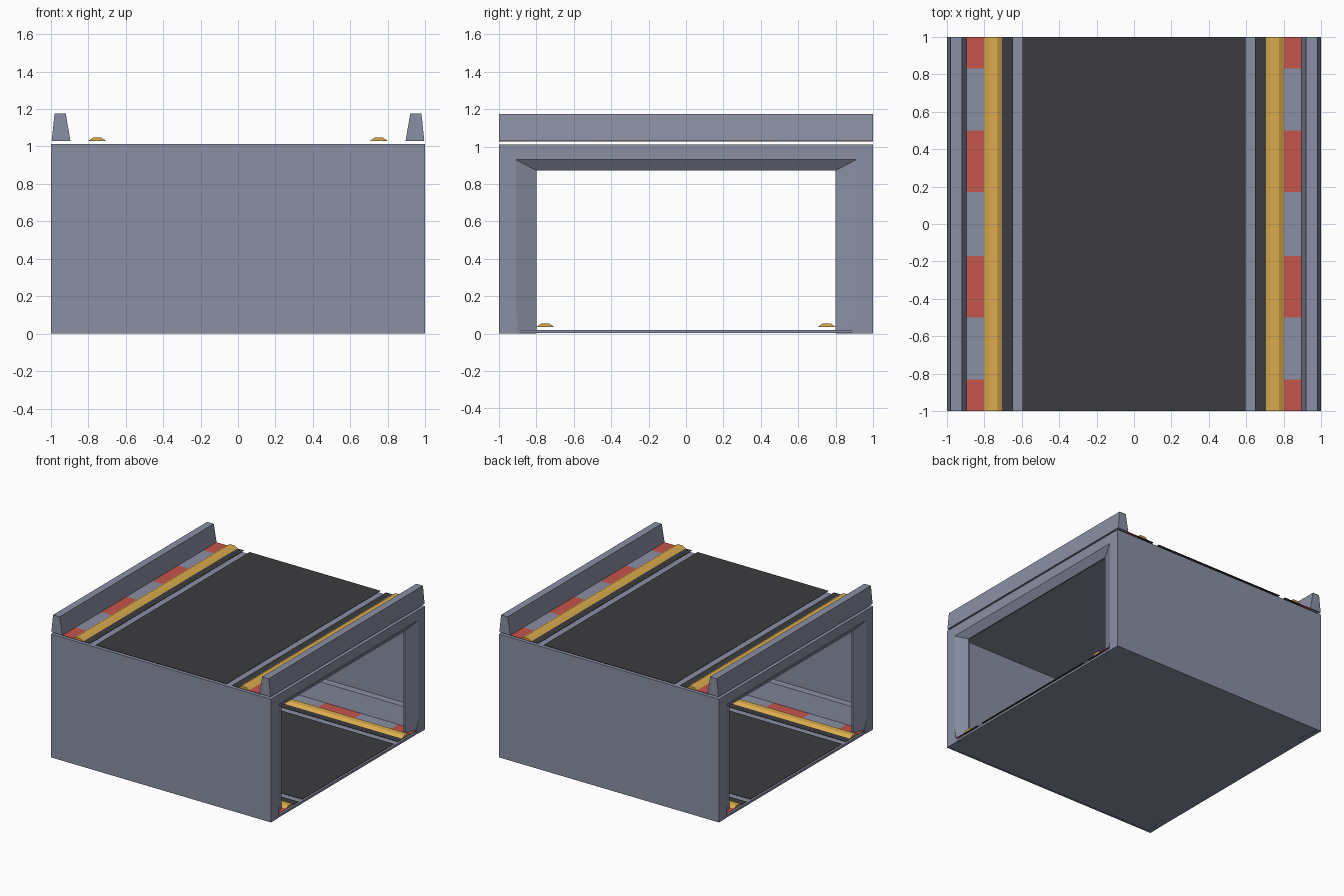
import bpy, bmesh, math
from mathutils import Matrix

if "Cube" in bpy.data.objects:
    bpy.data.objects.remove(bpy.data.objects["Cube"])


def material(name, rgb):
    m = bpy.data.materials.new(name)
    m.diffuse_color = (*rgb, 1)
    m.use_nodes = True
    m.node_tree.nodes["Principled BSDF"].inputs["Base Color"].default_value = m.diffuse_color
    return m


GREY = material("concrete grey", (0.255, 0.275, 0.37))
RED = material("curb red", (0.56, 0.09, 0.075))
YELLOW = material("rail yellow", (0.71, 0.41, 0.075))
DARK = material("asphalt", (0.046, 0.045, 0.052))


def make(name, bm, mats, matrix=None, flip=False):
    if matrix:
        bm.transform(matrix)
    bmesh.ops.recalc_face_normals(bm, faces=bm.faces)
    me = bpy.data.meshes.new(name)
    bm.to_mesh(me)
    bm.free()
    for m in mats:
        me.materials.append(m)
    ob = bpy.data.objects.new(name, me)
    bpy.context.collection.objects.link(ob)
    return ob


def bar(name, profile, mat, matrix):
    """Extrude an (x, z) profile along the whole length of the road."""
    bm = bmesh.new()
    a, b = [[bm.verts.new((x, y, z)) for x, z in profile] for y in (-1, 1)]
    n = len(profile)
    for i in range(n):
        bm.faces.new((a[i], a[(i + 1) % n], b[(i + 1) % n], b[i]))
    bm.faces.new(a)
    bm.faces.new(b[::-1])
    make(name, bm, [mat], matrix)


def plate(name, x0, x1, mat, matrix):
    """Very thin painted road surface."""
    t = 0.002
    bar(name, [(x0, -t), (x1, -t), (x1, 0), (x0, 0)], mat, matrix)


def curb(name, s, matrix):
    """Strip of alternating red and grey blocks, red at both ends."""
    cuts = [-1, -0.83, -0.5, -0.17, 0.17, 0.5, 0.83, 1]
    bm = bmesh.new()
    rows = [[bm.verts.new((s * x, y, z)) for x, z in
             ((0.8, -0.002), (0.9, -0.002), (0.9, 0), (0.8, 0))] for y in cuts]
    for k in range(len(cuts) - 1):
        for i in range(4):
            j = (i + 1) % 4
            f = bm.faces.new((rows[k][i], rows[k][j], rows[k + 1][j], rows[k + 1][i]))
            f.material_index = k % 2
    bm.faces.new(rows[0])
    bm.faces.new(rows[-1])
    make(name, bm, [RED, GREY], matrix)


def road(level, z, angle):
    m = Matrix.Translation((0, 0, z)) @ Matrix.Rotation(angle, 4, 'Z')
    plate(level + "_road", -0.595, 0.595, DARK, m)
    for side, s in (("left", -1), ("right", 1)):
        tag = f"{level}_{side}_"
        # open slot between centre and edge reads as the grey lane line
        plate(tag + "road_edge", s * 0.645, s * 0.8, DARK, m)
        curb(tag + "curb", s, m)
        bar(tag + "rail", [(s * x, h) for x, h in
            ((0.705, 0), (0.8, 0), (0.775, 0.017), (0.73, 0.017))], YELLOW, m)
        bar(tag + "barrier", [(s * x, h) for x, h in
            ((0.895, 0), (0.995, 0), (0.98, 0.145), (0.92, 0.145))], GREY, m)


# Bridge shell: arch-shaped rings swept from outside, around each lip, to inside
rings = [(-1, 1, 1.012), (1, 1, 1.012), (1, 0.91, 0.93), (0.957, 0.8, 0.872),
         (0.945, 0.8, 0.872), (0.97, 0.985, 0.985), (-0.97, 0.985, 0.985),
         (-0.945, 0.8, 0.872), (-0.957, 0.8, 0.872), (-1, 0.91, 0.93)]
bm = bmesh.new()
loops = [[bm.verts.new(p) for p in ((x, -y, 0), (x, -y, z), (x, y, z), (x, y, 0))]
         for x, y, z in rings]
for k in range(len(loops)):
    a, b = loops[k], loops[(k + 1) % len(loops)]
    for i in range(3):
        bm.faces.new((a[i], a[i + 1], b[i + 1], b[i]))
for i in (0, 3):
    bm.faces.new([r[i] for r in loops])
make("bridge_shell", bm, [GREY])

# Floor slab closing the underside
bm = bmesh.new()
bmesh.ops.create_cube(bm, size=1, matrix=Matrix.Translation((0, 0, 0.011)) @
                      Matrix.Diagonal((2, 1.998, 0.018, 1)))
make("floor_slab", bm, [GREY])

# Crossing roads
road("upper", 1.03, 0)
road("lower", 0.036, math.pi / 2)
